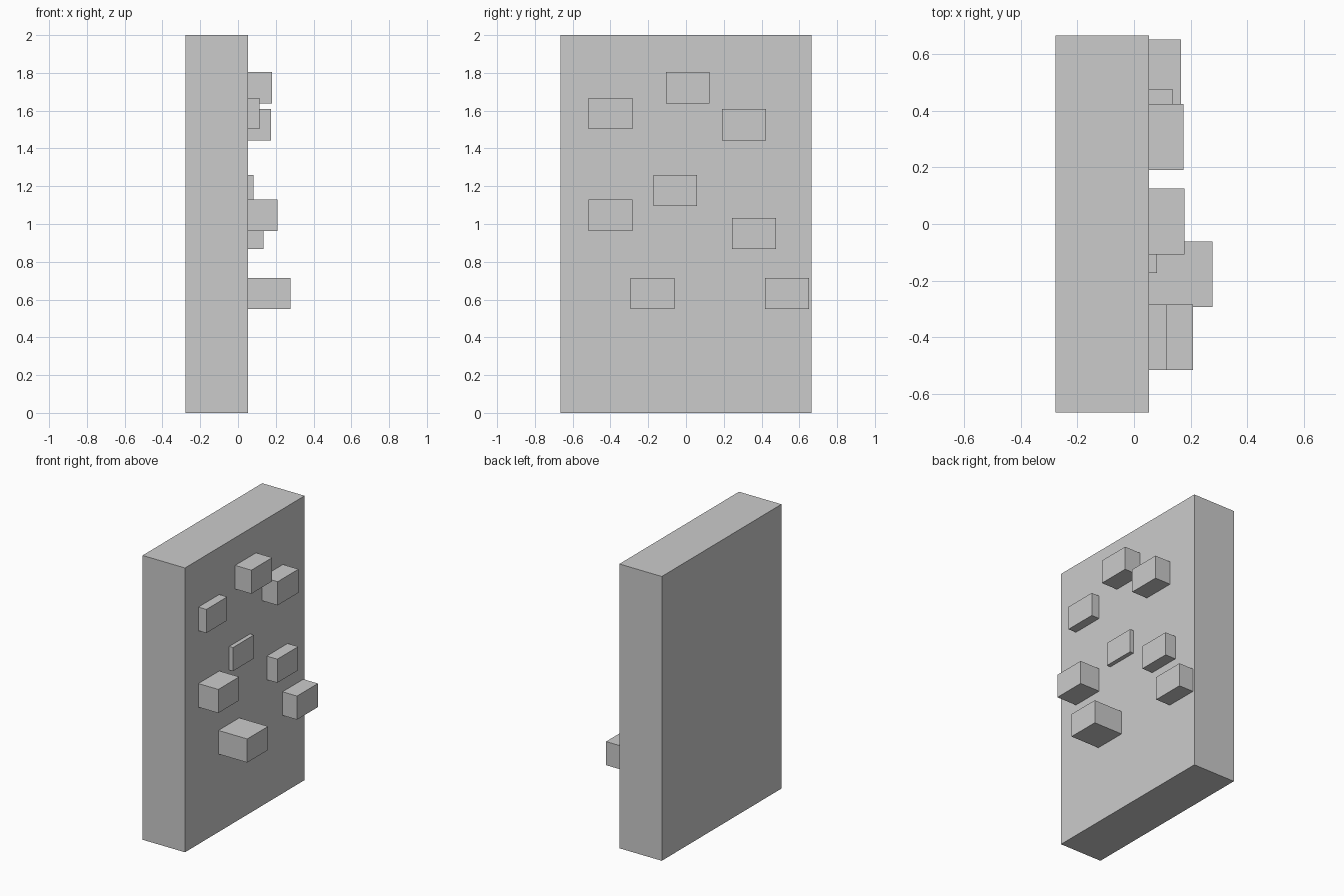
import bpy

old = bpy.data.objects.get("Cube")
if old:
    bpy.data.objects.remove(old, do_unlink=True)

# Single plain grey finish
grey = bpy.data.materials.new("plain_grey")
grey.use_nodes = True
colour = (0.6, 0.6, 0.6, 1)
grey.diffuse_color = colour
grey.node_tree.nodes["Principled BSDF"].inputs["Base Color"].default_value = colour


def box(name, low, high):
    """Add a flat-faced box spanning two opposite corners."""
    centre = [(a + b) / 2 for a, b in zip(low, high)]
    bpy.ops.mesh.primitive_cube_add(size=1, location=centre)
    obj = bpy.context.object
    obj.name = name
    obj.scale = [b - a for a, b in zip(low, high)]
    bpy.ops.object.transform_apply(location=False, rotation=False, scale=True)
    obj.data.materials.append(grey)
    return obj


# Upright wall slab
FACE = 0.053
box("wall_slab", (-0.277, -0.665, 0), (FACE, 0.665, 2))

# Equal-sized blocks standing out from the wall: centre y, centre z, outer x
WIDTH, HEIGHT = 0.232, 0.166
holds = [
    (0.009, 1.722, 0.179),
    (-0.4, 1.585, 0.115),
    (0.307, 1.526, 0.175),
    (-0.057, 1.177, 0.082),
    (-0.4, 1.047, 0.208),
    (0.36, 0.95, 0.135),
    (-0.177, 0.632, 0.277),
    (0.535, 0.632, 0.166),
]
for i, (y, z, outer) in enumerate(holds, 1):
    box(f"wall_block_{i}",
        (FACE - 0.02, y - WIDTH / 2, z - HEIGHT / 2),
        (outer, y + WIDTH / 2, z + HEIGHT / 2))
